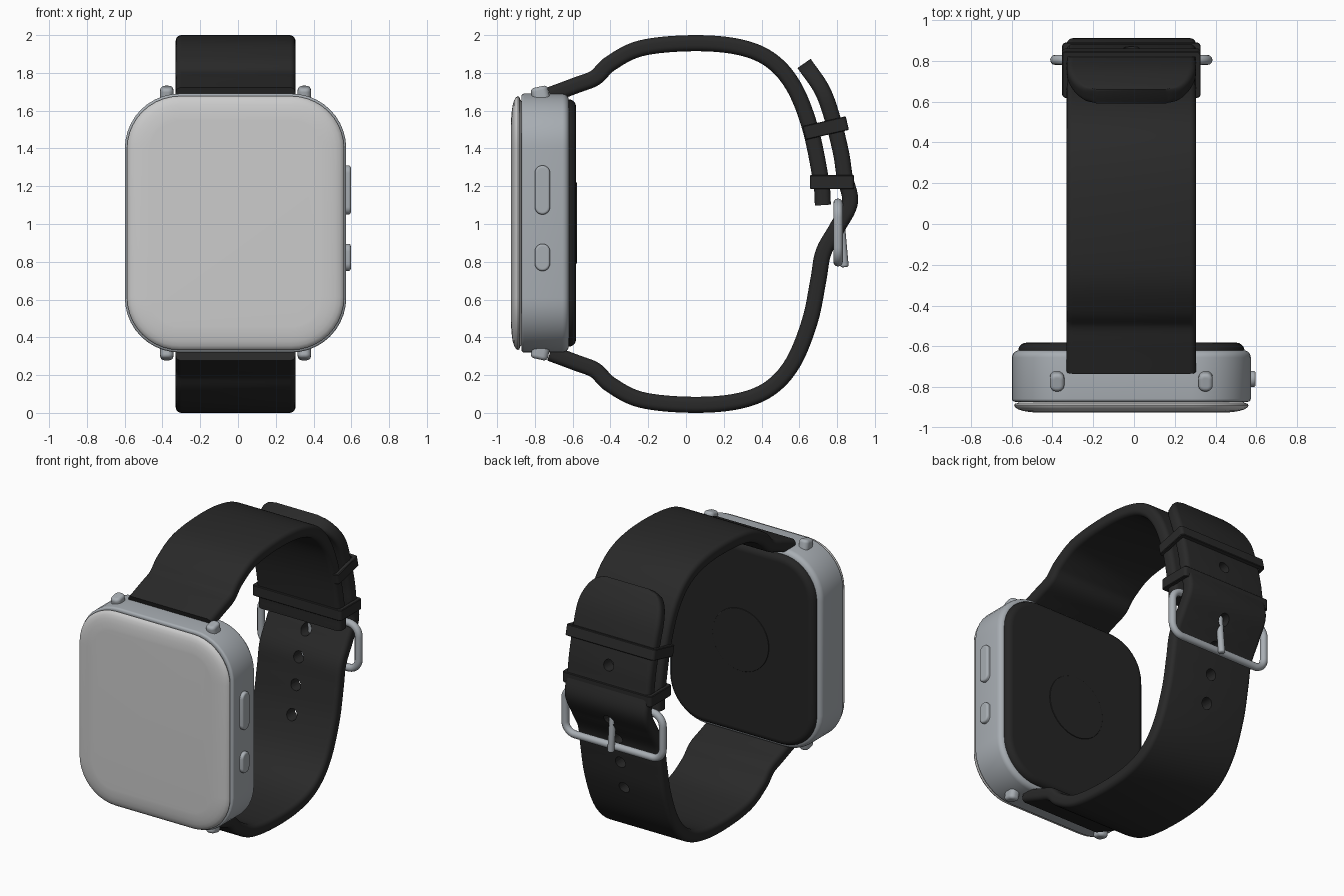
import bpy, bmesh, math
from mathutils import Vector, Matrix

cube = bpy.data.objects.get("Cube")
if cube:
    bpy.data.objects.remove(cube, do_unlink=True)

CX, CZ = -0.013, 1.005          # middle of the case
X, Y, Z = Vector((1, 0, 0)), Vector((0, 1, 0)), Vector((0, 0, 1))


def material(name, r, g, b, rough):
    m = bpy.data.materials.new(name)
    m.use_nodes = True
    m.diffuse_color = (r, g, b, 1)
    node = m.node_tree.nodes["Principled BSDF"]
    node.inputs["Base Color"].default_value = (r, g, b, 1)
    node.inputs["Roughness"].default_value = rough
    return m


GLASS = material("pale screen", 0.60, 0.60, 0.60, 0.4)
SILVER = material("silver metal", 0.39, 0.42, 0.45, 0.4)
RUBBER = material("black rubber", 0.022, 0.022, 0.022, 0.6)
BACK = material("dark back plate", 0.018, 0.018, 0.018, 0.5)


def finish(name, bm, mat):
    bmesh.ops.remove_doubles(bm, verts=bm.verts, dist=0.00005)
    bmesh.ops.recalc_face_normals(bm, faces=bm.faces)
    mesh = bpy.data.meshes.new(name)
    bm.to_mesh(mesh)
    bm.free()
    ob = bpy.data.objects.new(name, mesh)
    bpy.context.collection.objects.link(ob)
    if mat:
        mesh.materials.append(mat)
        smooth(ob)
    return ob


def smooth(ob):
    bpy.ops.object.select_all(action='DESELECT')
    ob.select_set(True)
    bpy.context.view_layer.objects.active = ob
    bpy.ops.object.shade_smooth_by_angle(angle=math.radians(38))


def rounded_rect(hu, hv, r, steps=10):
    """Outline points of a rounded rectangle."""
    pts = []
    for k, (su, sv) in enumerate(((1, 1), (-1, 1), (-1, -1), (1, -1))):
        for i in range(steps + 1):
            a = math.pi / 2 * (k + i / steps)
            pts.append((su * (hu - r) + r * math.cos(a), sv * (hv - r) + r * math.sin(a)))
    return pts


def skin(bm, rings, closed=False):
    """Join rings of points with quads, then cap the ends or close the loop."""
    loops = [[bm.verts.new(p) for p in ring] for ring in rings]
    n = len(loops[0])
    pairs = list(zip(loops, loops[1:])) + ([(loops[-1], loops[0])] if closed else [])
    for a, b in pairs:
        for i in range(n):
            j = (i + 1) % n
            bm.faces.new((a[i], a[j], b[j], b[i]))
    if not closed:
        bm.faces.new(loops[0])
        bm.faces.new(loops[-1])


def loft(name, mat, origin, u, v, size, profile, closed=False):
    """Stack rounded rectangles; profile holds (distance along axis, inset)."""
    hu, hv, r = size
    d = u.cross(v).normalized()
    o = Vector(origin)
    rings = [[o + u * a + v * b + d * dist for a, b in
              rounded_rect(hu - inset, hv - inset, max(r - inset, 0.003))]
             for dist, inset in profile]
    bm = bmesh.new()
    skin(bm, rings, closed)
    return finish(name, bm, mat)


def edge(d0, d1, r, steps=5):
    """Profile from d0 to d1 with a rounded rim of radius r at the d1 end."""
    s = 1 if d1 > d0 else -1
    out = [(d0, 0)]
    for i in range(steps + 1):
        a = math.pi / 2 * i / steps
        out.append((d1 - s * r * (1 - math.sin(a)), r * (1 - math.cos(a))))
    return out + [(d1, r + 0.004)]


# Case: distances run towards the front (X cross Z is -Y)
face = (CX, 0, CZ)
case_profile = edge(0.75, 0.62, 0.035)[::-1] + edge(0.75, 0.872, 0.015)
loft("case", SILVER, face, X, Z, (0.586, 0.685, 0.29), case_profile)
loft("screen", GLASS, face, X, Z, (0.575, 0.672, 0.28),
     [(0.86, 0.04), (0.878, 0.018), (0.882, 0.004), (0.89, 0), (0.9, 0.006), (0.91, 0.022),
      (0.917, 0.045), (0.922, 0.075), (0.925, 0.11), (0.9255, 0.125)])
loft("back_plate", BACK, face, X, Z, (0.555, 0.655, 0.26), edge(0.66, 0.582, 0.04))
loft("sensor", BACK, face, X, Z, (0.215, 0.215, 0.215), edge(0.59, 0.577, 0.003))

# Side buttons
for name, z, half in (("upper_button", 1.18, 0.13), ("lower_button", 0.823, 0.072)):
    loft(name, SILVER, (0.5, -0.76, z), Y, Z, (0.04, half, 0.04), edge(0, 0.097, 0.012))

# Lugs at the four strap corners
for side, sx in (("left", 1), ("right", -1)):
    for end, sz in (("top", 1), ("bottom", -1)):
        slope = Vector((0, 1, 0.22 * sz)).normalized()
        loft(f"{end}_{side}_lug", SILVER, (CX + sx * 0.364, -0.762, CZ + sz * 0.64),
             X * sz, slope, (0.035, 0.046, 0.03), edge(0, 0.083, 0.02))


# Straps
def spline(points, steps=8):
    """Smooth path through the points."""
    p = [Vector(q) for q in points]
    p = [2 * p[0] - p[1]] + p + [2 * p[-1] - p[-2]]
    out = []
    for a, b, c, d in zip(p, p[1:], p[2:], p[3:]):
        for i in range(steps):
            t = i / steps
            out.append(0.5 * (2 * b + (c - a) * t + (2 * a - 5 * b + 4 * c - d) * t ** 2
                              + (3 * b - a - 3 * c + d) * t ** 3))
    return out + [p[-2]]


def strap(name, points, tip):
    path = spline(points)
    section = rounded_rect(0.317, 0.0425, 0.03, 5)
    rings = []
    left = sum((b - a).length for a, b in zip(path, path[1:]))
    for i, c in enumerate(path):
        before, after = path[max(i - 1, 0)], path[min(i + 1, len(path) - 1)]
        t = (after - before).normalized()
        if i:
            left -= (c - path[i - 1]).length
        u = max(0.0, 1 - max(left, 0) / 0.24) if tip else 0
        width = 0.57 + 0.43 * math.sqrt(1 - u * u)
        rings.append([(CX + a * width, c.x - t.y * b, c.y + t.x * b) for a, b in section])
    bm = bmesh.new()
    skin(bm, rings)
    return finish(name, bm, RUBBER)


half_loop = [(-0.72, 1.683), (-0.58, 1.735), (-0.48, 1.775), (-0.40, 1.85), (-0.24, 1.93),
             (0.02, 1.957), (0.265, 1.94), (0.44, 1.873), (0.566, 1.735), (0.656, 1.513)]
strap("upper_strap", half_loop + [(0.714, 1.233), (0.725, 1.10)], False)
lower = strap("lower_strap", [(y, 2 - z) for y, z in half_loop] +
              [(0.70, 0.7), (0.728, 0.85), (0.80, 0.98), (0.868, 1.115), (0.84, 1.25),
               (0.82, 1.38), (0.775, 1.56), (0.72, 1.71), (0.625, 1.85)], True)

# Adjustment holes punched through the lower strap
bm = bmesh.new()
for y, z in ((0.65, 0.47), (0.69, 0.66), (0.73, 0.84), (0.82, 1.0), (0.82, 1.38)):
    bmesh.ops.create_cone(bm, cap_ends=True, segments=24, radius1=0.038, radius2=0.038, depth=0.3,
                          matrix=Matrix.Translation((CX, y, z)) @ Matrix.Rotation(math.pi / 2, 4, 'X'))
punch = finish("hole_cutter", bm, None)
punch.hide_render = True
cut = lower.modifiers.new("holes", 'BOOLEAN')
cut.operation, cut.solver, cut.object = 'DIFFERENCE', 'EXACT', punch
bpy.context.view_layer.objects.active = lower
bpy.ops.object.modifier_apply(modifier="holes")
bpy.data.objects.remove(punch, do_unlink=True)
smooth(lower)

# Keeper loops around both strap layers
for name, y, z, tilt in (("upper_keeper", 0.74, 1.508, 13), ("lower_keeper", 0.773, 1.222, 0)):
    a = math.radians(tilt)
    across = Vector((0, math.cos(a), math.sin(a)))
    loft(name, RUBBER, (CX, y, z), X, across, (0.34, 0.117, 0.02),
         [(-0.037, 0.004), (-0.033, 0), (0.033, 0), (0.037, 0.004), (0.037, 0.026), (-0.037, 0.026)],
         closed=True)

# Buckle frame and prong
wire = 0.025
ring = [(wire * math.cos(k * math.pi / 6), wire - wire * math.sin(k * math.pi / 6)) for k in range(12)]
loft("buckle_frame", SILVER, (CX, 0.805, 0.955), X, Z, (0.398, 0.18, 0.1), ring, closed=True)
down = Vector((0, 0.03, -0.33)).normalized()
loft("buckle_prong", SILVER, (CX, 0.81, 1.1), X, down.cross(X), (0.022, 0.022, 0.022),
     edge(0, 0.33, 0.012))
